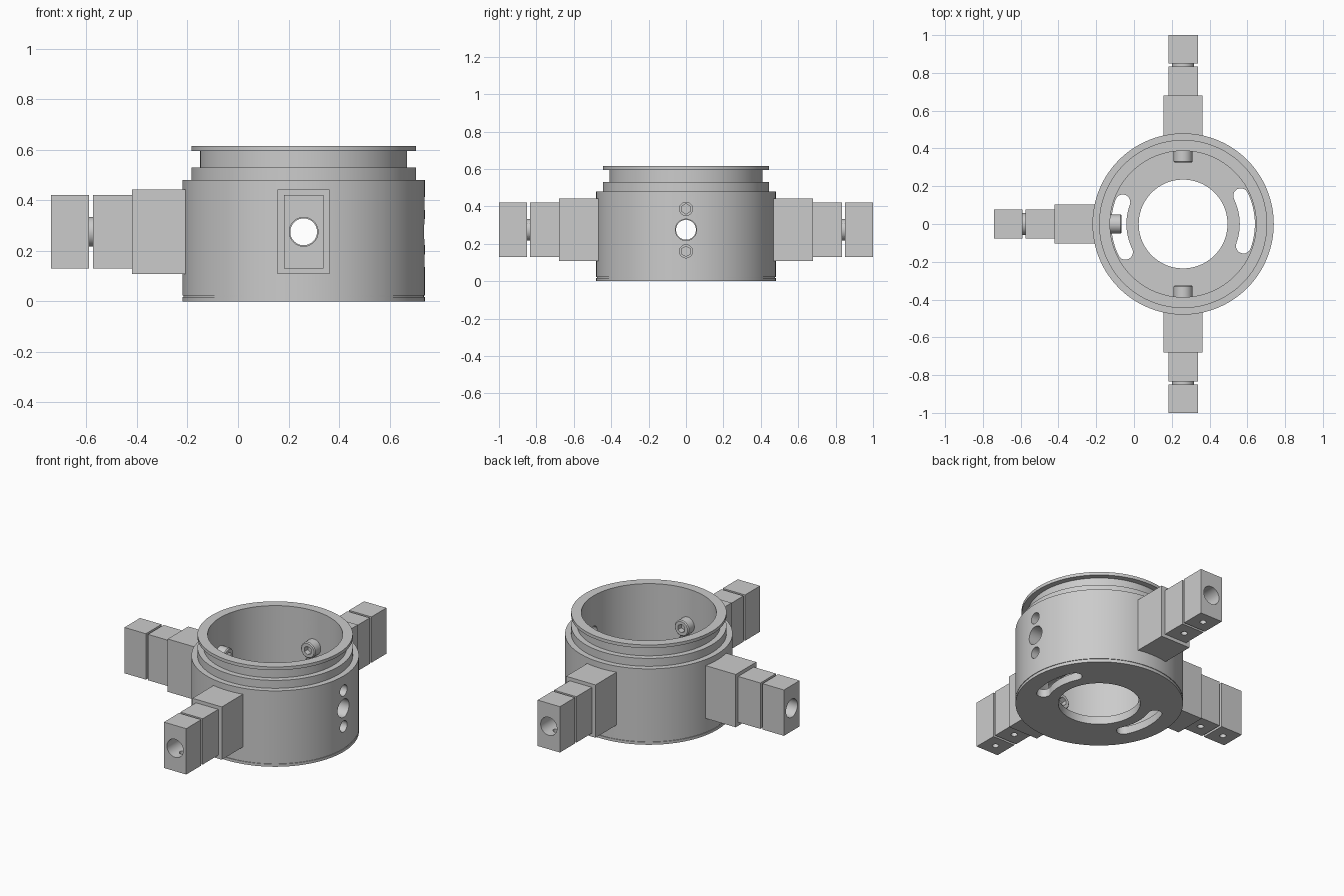
import bpy, bmesh
from math import sin, cos, pi, radians
from mathutils import Matrix, Vector

if "Cube" in bpy.data.objects:
    bpy.data.objects.remove(bpy.data.objects["Cube"])

CX = 0.26      # housing axis
BORE_Z = 0.275  # height of the arm bores
CENTRE = Matrix.Translation((CX, 0, 0))


def finish(name, bm, matrix):
    bmesh.ops.transform(bm, matrix=matrix, verts=bm.verts)
    bmesh.ops.recalc_face_normals(bm, faces=bm.faces)
    mesh = bpy.data.meshes.new(name)
    bm.to_mesh(mesh)
    bm.free()
    ob = bpy.data.objects.new(name, mesh)
    bpy.context.collection.objects.link(ob)
    return ob


def lathe(name, profile, matrix, steps=96):
    """Revolve a closed (radius, height) outline around local z."""
    bm = bmesh.new()
    rings = []
    for r, z in profile:
        if r == 0:
            rings.append([bm.verts.new((0, 0, z))] * steps)
        else:
            rings.append([bm.verts.new((r * cos(2 * pi * i / steps), r * sin(2 * pi * i / steps), z))
                          for i in range(steps)])
    for a, b in zip(rings, rings[1:] + rings[:1]):
        for i in range(steps):
            j = (i + 1) % steps
            quad = list(dict.fromkeys((a[i], a[j], b[j], b[i])))
            if len(quad) > 2:
                bm.faces.new(quad)
    return finish(name, bm, matrix)


def rod(name, r, z0, z1, matrix, steps=48):
    return lathe(name, [(0, z0), (r, z0), (r, z1), (0, z1)], matrix, steps)


def box(name, lo, hi, matrix):
    lo, hi = Vector(lo), Vector(hi)
    bm = bmesh.new()
    bmesh.ops.create_cube(bm, size=1)
    bmesh.ops.scale(bm, vec=hi - lo, verts=bm.verts)
    bmesh.ops.translate(bm, vec=(lo + hi) / 2, verts=bm.verts)
    return finish(name, bm, matrix)


def slot(angle):
    """Curved round-ended slot cutter."""
    a0, a1 = radians(angle - 23), radians(angle + 23)
    r, w, n = 0.34, 0.04, 16
    pts = [((r + w) * cos(a0 + (a1 - a0) * i / n), (r + w) * sin(a0 + (a1 - a0) * i / n)) for i in range(n + 1)]
    pts += [(r * cos(a1) + w * cos(a1 + pi * i / 10), r * sin(a1) + w * sin(a1 + pi * i / 10)) for i in range(1, 10)]
    pts += [((r - w) * cos(a1 + (a0 - a1) * i / n), (r - w) * sin(a1 + (a0 - a1) * i / n)) for i in range(n + 1)]
    pts += [(r * cos(a0) + w * cos(a0 + pi + pi * i / 10), r * sin(a0) + w * sin(a0 + pi + pi * i / 10))
            for i in range(1, 10)]
    bm = bmesh.new()
    face = bm.faces.new([bm.verts.new((x, y, -0.05)) for x, y in pts])
    ext = bmesh.ops.extrude_face_region(bm, geom=[face])
    bmesh.ops.translate(bm, vec=(0, 0, 0.15), verts=[g for g in ext["geom"] if isinstance(g, bmesh.types.BMVert)])
    return finish("slot_cutter", bm, CENTRE)


def cut(ob, cutters):
    bpy.context.view_layer.objects.active = ob
    for c in cutters:
        m = ob.modifiers.new("cut", 'BOOLEAN')
        m.operation, m.solver, m.object = 'DIFFERENCE', 'EXACT', c
        bpy.ops.object.modifier_apply(modifier=m.name)
        bpy.data.objects.remove(c)


def outward(angle):
    """Frame with local x pointing outward from the housing axis."""
    return CENTRE @ Matrix.Rotation(radians(angle), 4, 'Z')


def along(angle, z):
    """Frame with local z pointing outward at height z."""
    return outward(angle) @ Matrix.Translation((0, 0, z)) @ Matrix.Rotation(pi / 2, 4, 'Y')


# Cup-shaped housing with stepped rim, open floor and a fine seam near the base
housing = lathe("housing", [
    (0.235, 0), (0.48, 0), (0.48, 0.017), (0.476, 0.017), (0.476, 0.022), (0.48, 0.022),
    (0.48, 0.48), (0.445, 0.48), (0.445, 0.53), (0.41, 0.53), (0.41, 0.595), (0.445, 0.595),
    (0.445, 0.615), (0.387, 0.615), (0.387, 0.05), (0.235, 0.05)], CENTRE, 128)

# Floor slots, four wall bores, and two screw access holes on the right
SCREW_Z = (0.16, 0.387)
cut(housing, [slot(3), slot(183)]
    + [rod("bore_cutter", 0.057, 0.3, 0.6, along(a, BORE_Z)) for a in (0, 90, 180, 270)]
    + [rod("access_cutter", 0.035, 0.3, 0.6, along(0, z)) for z in SCREW_Z])

# Three arms: mounting block, two clamp blocks, sleeve in the gap, cap screws inside
for side, a in (("back", 90), ("left", 180), ("front", 270)):
    frame = outward(a)
    bore = along(a, BORE_Z)
    for part, x0, x1, w, z0, z1 in (("mount_block", 0.44, 0.68, 0.103, 0.108, 0.442),
                                    ("inner_clamp", 0.68, 0.835, 0.078, 0.13, 0.42),
                                    ("outer_clamp", 0.85, 1.0, 0.078, 0.13, 0.42)):
        block = box(f"{side}_{part}", (x0, -w, z0), (x1, w, z1), frame)
        cutters = [rod("bore_cutter", 0.057, x0 - 0.1, x1 + 0.1, bore)]
        if part != "mount_block":
            hole = frame @ Matrix.Translation(((x0 + x1) / 2, 0, 0))
            cutters.append(rod("set_screw_cutter", 0.019, 0.05, BORE_Z, hole, 24))
        cut(block, cutters)
    lathe(f"{side}_sleeve", [(0.053, 0.83), (0.058, 0.83), (0.058, 0.855), (0.053, 0.855)], bore, 48)
    for i, z in enumerate(SCREW_Z):
        screw = lathe(f"{side}_cap_screw_{i + 1}", [
            (0, 0.325), (0.044, 0.325), (0.05, 0.331), (0.05, 0.41), (0, 0.41)], along(a, z), 40)
        cut(screw, [rod("hex_cutter", 0.027, 0.3, 0.36, along(a, z), 6)])

# Smooth the round walls, keep edges crisp
bpy.ops.object.select_all(action='SELECT')
bpy.ops.object.shade_smooth_by_angle(angle=radians(30))
